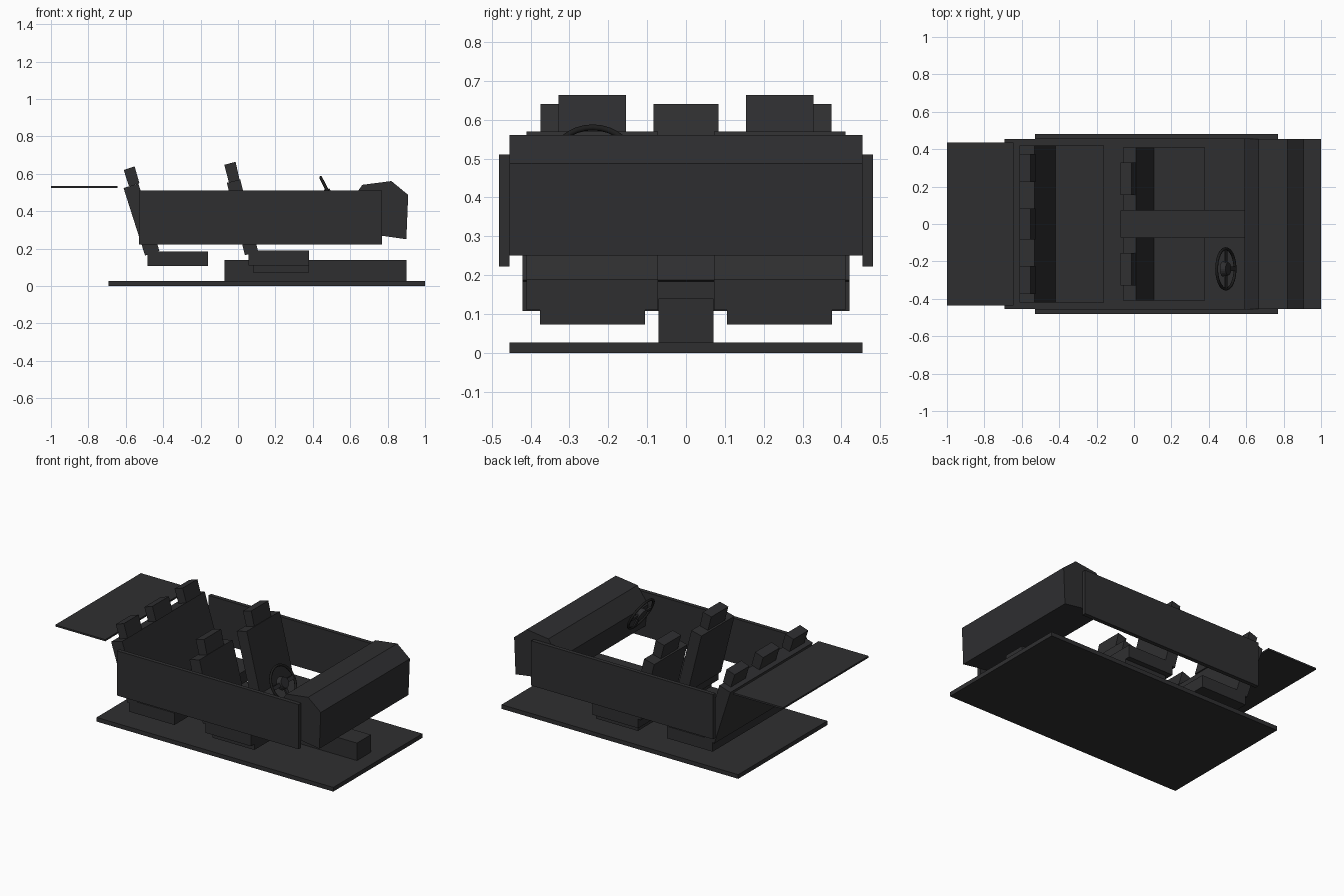
import bpy, bmesh
from math import sin, cos, pi, radians
from mathutils import Matrix, Vector

if "Cube" in bpy.data.objects:
    bpy.data.objects.remove(bpy.data.objects["Cube"])

dark = bpy.data.materials.new("dark_trim")
dark.diffuse_color = (0.028, 0.028, 0.03, 1)
dark.use_nodes = True
dark.node_tree.nodes["Principled BSDF"].inputs["Base Color"].default_value = dark.diffuse_color
black = bpy.data.materials.new("black_rim")
black.diffuse_color = (0.012, 0.012, 0.012, 1)
black.use_nodes = True
black.node_tree.nodes["Principled BSDF"].inputs["Base Color"].default_value = black.diffuse_color


def finish(name, bm, mat=dark):
    bmesh.ops.recalc_face_normals(bm, faces=bm.faces)
    me = bpy.data.meshes.new(name)
    bm.to_mesh(me)
    bm.free()
    me.materials.append(mat)
    ob = bpy.data.objects.new(name, me)
    bpy.context.collection.objects.link(ob)
    return ob


def extrude(name, profile, y0, y1):
    """Extrude an (x, z) profile from y0 to y1."""
    bm = bmesh.new()
    f = bm.faces.new([bm.verts.new((x, y0, z)) for x, z in profile])
    r = bmesh.ops.extrude_face_region(bm, geom=[f])
    vs = [v for v in r["geom"] if isinstance(v, bmesh.types.BMVert)]
    bmesh.ops.translate(bm, verts=vs, vec=(0, y1 - y0, 0))
    return finish(name, bm)


def box(name, x0, x1, y0, y1, z0, z1):
    return extrude(name, [(x0, z0), (x1, z0), (x1, z1), (x0, z1)], y0, y1)


# Floor, centre tunnel, rear shelf
box("floor", -0.692, 1.0, -0.455, 0.455, 0.0, 0.027)
box("centre_tunnel", -0.073, 0.9, -0.071, 0.071, 0.027, 0.14)
box("rear_shelf", -1.0, -0.643, -0.437, 0.437, 0.525, 0.536)

# Dashboard
extrude("dashboard", [(0.59, 0.435), (0.665, 0.541), (0.82, 0.561), (0.91, 0.487),
                      (0.9, 0.25), (0.61, 0.292)], -0.455, 0.455)

# Door panels and front seats on both sides
for s, side in ((-1, "right"), (1, "left")):
    c = 0.241 * s
    box("door_panel_" + side, -0.53, 0.77, s * 0.455, s * 0.481, 0.222, 0.511)
    box("seat_base_" + side, 0.08, 0.38, c - 0.135, c + 0.135, 0.073, 0.11)
    box("seat_cushion_" + side, 0.055, 0.38, c - 0.169, c + 0.169, 0.11, 0.19)
    extrude("seat_back_" + side, [(0.037, 0.165), (0.108, 0.184), (0.012, 0.57),
                                  (-0.06, 0.552)], c - 0.169, c + 0.169)
    extrude("seat_headrest_" + side, [(-0.048, 0.55), (0.009, 0.565), (-0.013, 0.664),
                                      (-0.073, 0.648)], c - 0.087, c + 0.087)

# Rear bench
box("bench_cushion", -0.485, -0.16, -0.421, 0.421, 0.107, 0.184)
extrude("bench_back", [(-0.497, 0.163), (-0.42, 0.187), (-0.533, 0.548), (-0.612, 0.524)],
        -0.421, 0.421)
for i, (c, w) in enumerate(((-0.3, 0.15), (0, 0.168), (0.3, 0.15))):
    extrude("bench_headrest_%d" % (i + 1), [(-0.583, 0.533), (-0.527, 0.55),
            (-0.553, 0.64), (-0.611, 0.62)], c - w / 2, c + w / 2)

# Steering wheel: built flat, then tilted
a = radians(27)
normal, up = Vector((cos(a), 0, sin(a))), Vector((-sin(a), 0, cos(a)))
side = up.cross(normal)
place = Matrix((up, side, normal)).transposed().to_4x4()
place.translation = (0.491, -0.24, 0.484)

bm = bmesh.new()
N, M, R, r = 32, 8, 0.108, 0.008
rings = [[bm.verts.new(((R + r * cos(2 * pi * j / M)) * cos(2 * pi * i / N),
                        (R + r * cos(2 * pi * j / M)) * sin(2 * pi * i / N),
                        r * sin(2 * pi * j / M))) for j in range(M)] for i in range(N)]
for i in range(N):
    for j in range(M):
        p, q, k = rings[i], rings[(i + 1) % N], (j + 1) % M
        bm.faces.new((p[j], q[j], q[k], p[k]))
for f in bm.faces:
    f.smooth = True
finish("steering_rim", bm, black).matrix_world = place

# Hub and three spokes
bm = bmesh.new()
bmesh.ops.create_cone(bm, cap_ends=True, segments=20, radius1=0.042, radius2=0.034, depth=0.03)
for ang in (pi / 2, -pi / 2, pi):
    m = Matrix.Rotation(ang, 4, 'Z') @ Matrix.Translation((0.07, 0, 0)) @ \
        Matrix.Diagonal((0.075, 0.024, 0.01, 1))
    bmesh.ops.create_cube(bm, size=1, matrix=m)
finish("steering_hub", bm).matrix_world = place
